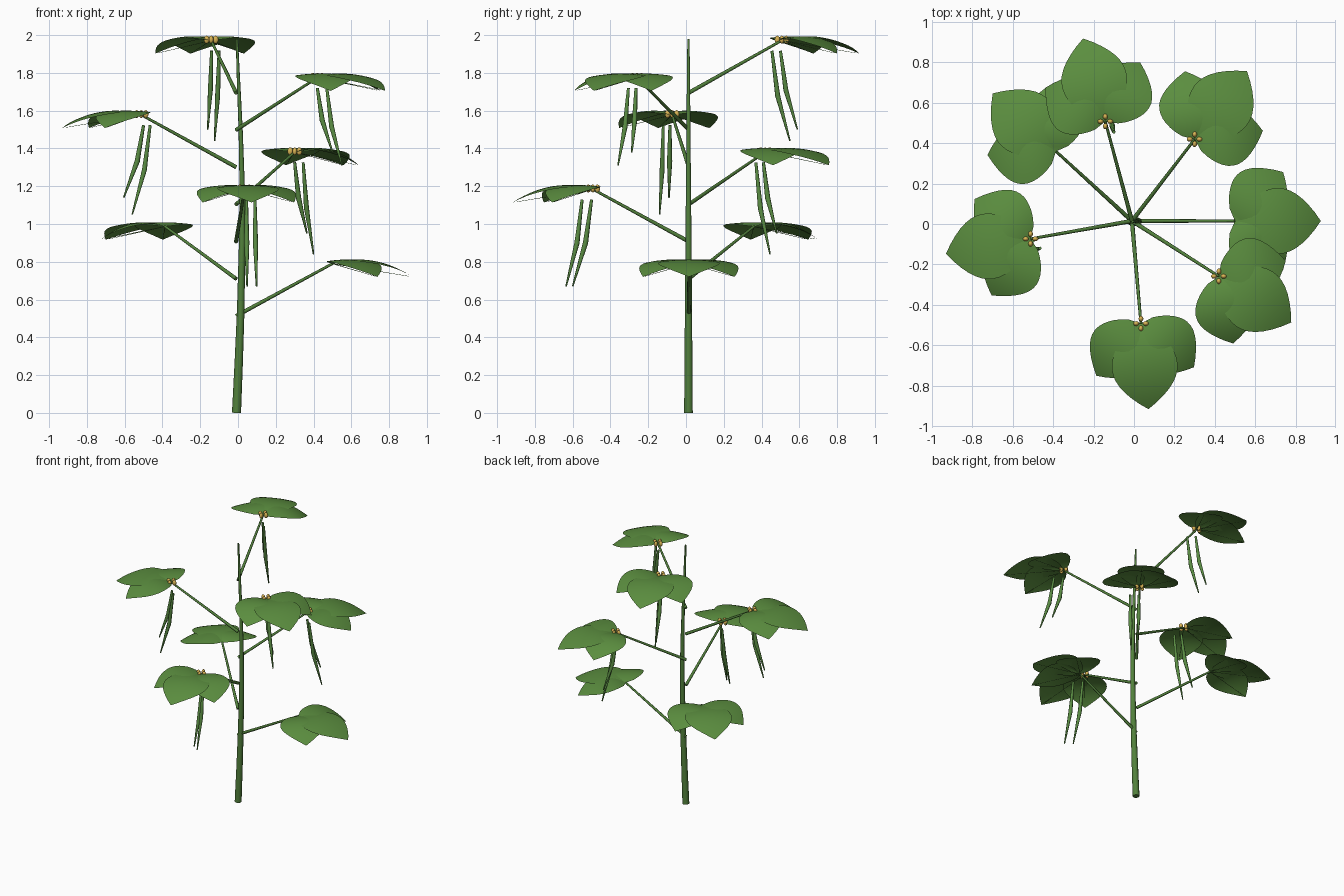
import bpy, bmesh, math
from mathutils import Vector, Matrix

cube = bpy.data.objects.get("Cube")
if cube:
    bpy.data.objects.remove(cube)


def material(name, rgb):
    m = bpy.data.materials.new(name)
    m.use_nodes = True
    m.diffuse_color = (*rgb, 1)
    m.node_tree.nodes["Principled BSDF"].inputs["Base Color"].default_value = (*rgb, 1)
    return m


STEM = material("stem green", (0.085, 0.22, 0.045))
LEAF = material("leaf green", (0.105, 0.27, 0.05))
POD = material("pod green", (0.10, 0.26, 0.055))
FLOWER = material("flower yellow", (0.70, 0.46, 0.09))


def finish(bm, name, mat, angle=50):
    mesh = bpy.data.meshes.new(name)
    bm.to_mesh(mesh)
    bm.free()
    mesh.materials.append(mat)
    ob = bpy.data.objects.new(name, mesh)
    bpy.context.collection.objects.link(ob)
    bpy.ops.object.select_all(action="DESELECT")
    ob.select_set(True)
    bpy.context.view_layer.objects.active = ob
    bpy.ops.object.shade_smooth_by_angle(angle=math.radians(angle))


def tube(name, path, radii, mat, sides=10):
    """Tapered round tube through a list of points."""
    bm = bmesh.new()
    path = [Vector(p) for p in path]
    rings = []
    for i, (p, r) in enumerate(zip(path, radii)):
        d = path[min(i + 1, len(path) - 1)] - path[max(i - 1, 0)]
        q = Vector((0, 0, 1)).rotation_difference(d)
        rings.append([bm.verts.new(p + q @ Vector((r * math.cos(a), r * math.sin(a), 0)))
                      for a in (math.tau * k / sides for k in range(sides))])
    for low, high in zip(rings, rings[1:]):
        for k in range(sides):
            n = (k + 1) % sides
            bm.faces.new((low[k], low[n], high[n], high[k]))
    bm.faces.new(rings[0][::-1])
    bm.faces.new(rings[-1])
    finish(bm, name, mat)


def leaflet(bm, hub, angle, length, half_width, rows=14, cols=10):
    """Broad blade arched along its length, growing from the hub."""
    turn = Matrix.Translation(hub) @ Matrix.Rotation(angle, 4, "Z")
    grid = []
    for i in range(rows + 1):
        t = i / rows
        w = half_width * max(math.sin(math.pi * t), 0) ** (0.6 + 0.3 * t)
        row = []
        for j in range(cols + 1):
            y = w * (2 * j / cols - 1)
            z = 0.134 * t - 0.204 * t * t - 0.5 * y * y
            row.append(bm.verts.new(turn @ Vector((length * t, y, z))))
        grid.append(row)
    for a, b in zip(grid, grid[1:]):
        for j in range(cols):
            bm.faces.new((a[j], b[j], b[j + 1], a[j + 1]))


def flower(name, hub):
    """Cross of four small rounded petals."""
    bm = bmesh.new()
    for k in range(4):
        a = k * math.pi / 2
        at = hub + Vector((0.024 * math.cos(a), 0.024 * math.sin(a), 0.004))
        shape = (Matrix.Translation(at) @ Matrix.Rotation(a, 4, "Z")
                 @ Matrix.Diagonal((0.015, 0.012, 0.021, 1)))
        bmesh.ops.create_uvsphere(bm, u_segments=10, v_segments=8, radius=1, matrix=shape)
    finish(bm, name, FLOWER)


# Main stem with a gentle sway
tube("main_stem",
     [(-0.008, 0.013, 0), (0.004, 0.013, 0.27), (0.014, 0.013, 0.53), (0.022, 0.013, 0.9),
      (0.022, 0.013, 1.2), (0.014, 0.013, 1.5), (0.003, 0.013, 1.75), (-0.006, 0.013, 1.98)],
     [0.024, 0.022, 0.02, 0.017, 0.014, 0.011, 0.009, 0.006], STEM)

# Pods by node: start x, y and tip x, y, z
PODS = {
    2: [(0.045, -0.50, 0.048, -0.60, 0.67), (0.09, -0.55, 0.098, -0.635, 0.67)],
    3: [(0.30, 0.41, 0.365, 0.48, 0.95), (0.345, 0.37, 0.40, 0.445, 0.84)],
    4: [(-0.50, -0.085, -0.605, -0.09, 1.14), (-0.465, -0.12, -0.56, -0.14, 1.05)],
    5: [(0.42, -0.265, 0.50, -0.287, 1.38), (0.47, -0.305, 0.55, -0.36, 1.31)],
    6: [(-0.14, 0.50, -0.16, 0.59, 1.50), (-0.10, 0.455, -0.124, 0.55, 1.44)],
}

# Leaf nodes spiral up the stem
for i in range(7):
    angle = math.radians(137.5) * i
    base = Vector((-0.01, 0.015, 0.513 + 0.197 * i))
    hub = base + Vector((0.51 * math.cos(angle), 0.51 * math.sin(angle), 0.277))
    tube(f"leaf_stalk_{i}", [base, hub], [0.011, 0.007], STEM, 8)

    bm = bmesh.new()
    for n, (turn, length, width) in enumerate(
            ((0, 0.425, 0.163), (-45.5, 0.34, 0.153), (45.5, 0.34, 0.153))):
        a = angle + math.radians(turn)
        leaflet(bm, hub, a, length, width)
        # Fine straight rib under each blade
        end = hub + Vector((length * math.cos(a), length * math.sin(a), -0.07))
        tube(f"leaf_rib_{i}_{n}", [hub, hub.lerp(end, 0.95)], [0.002, 0.001], STEM, 5)
    bmesh.ops.remove_doubles(bm, verts=bm.verts, dist=0.0005)
    finish(bm, f"three_part_leaf_{i}", LEAF, 80)

    if i in PODS:
        flower(f"flower_{i}", hub)
        for n, (x, y, tx, ty, tz) in enumerate(PODS[i]):
            top, tip = Vector((x, y, hub.z - 0.055)), Vector((tx, ty, tz))
            middle = top.lerp(tip, 0.5) - Vector((tx - x, ty - y, 0)) * 0.18
            tube(f"pod_{i}_{n}", [top, middle, tip], [0.008, 0.014, 0.004], POD, 8)
